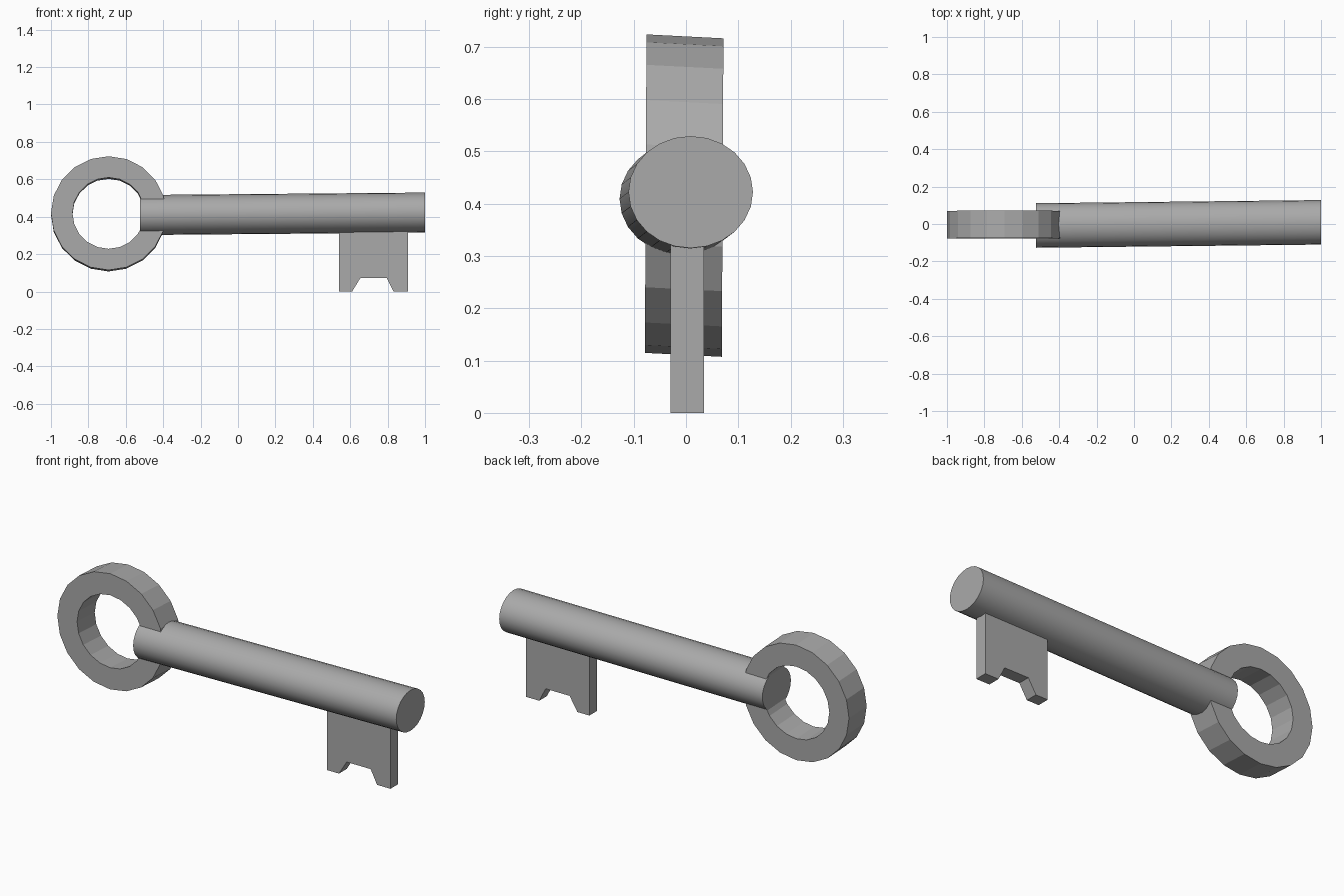
import bpy, bmesh, math
from mathutils import Vector

cube = bpy.data.objects.get("Cube")
if cube:
    bpy.data.objects.remove(cube, do_unlink=True)

GREY = (0.4, 0.4, 0.4, 1)
metal = bpy.data.materials.new("grey_metal")
metal.use_nodes = True
metal.diffuse_color = GREY
metal.node_tree.nodes["Principled BSDF"].inputs["Base Color"].default_value = GREY


def finish(name, bm):
    """Turn a bmesh into a named grey object."""
    bmesh.ops.recalc_face_normals(bm, faces=bm.faces)
    mesh = bpy.data.meshes.new(name)
    bm.to_mesh(mesh)
    bm.free()
    mesh.materials.append(metal)
    obj = bpy.data.objects.new(name, mesh)
    bpy.context.collection.objects.link(obj)
    return obj


def loop(bm, center, axis_u, axis_v, sides):
    """Ring of vertices on an ellipse spanned by two radius vectors."""
    angles = [math.tau * i / sides for i in range(sides)]
    return [bm.verts.new(Vector(center) + Vector(axis_u) * math.cos(a)
                         + Vector(axis_v) * math.sin(a)) for a in angles]


def bridge(bm, a, b):
    for i in range(len(a)):
        j = (i + 1) % len(a)
        bm.faces.new((a[i], a[j], b[j], b[i]))


# Shaft: slightly tilted oval rod
bm = bmesh.new()
ends = [loop(bm, c, (0, 0.119, 0), (0, 0, 0.107), 24)
        for c in ((-0.523, -0.008, 0.409), (1, 0.009, 0.422))]
bridge(bm, *ends)
for end in ends:
    bm.faces.new(end)
shaft = finish("shaft", bm)
bpy.context.view_layer.objects.active = shaft
shaft.select_set(True)
bpy.ops.object.shade_smooth_by_angle(angle=math.radians(30))

# Bow: faceted ring handle, leaning a little
bm = bmesh.new()
front, back = (-0.692, -0.077, 0.419), (-0.692, 0.07, 0.4115)
loops = [loop(bm, c, (r, 0, 0), (0, 0.005 * r, r * 0.988), 20)
         for c, r in ((front, 0.308), (back, 0.308), (back, 0.193), (front, 0.193))]
for i in range(4):
    bridge(bm, loops[i], loops[(i + 1) % 4])
finish("bow_ring", bm)

# Bit: notched plate below the shaft
bm = bmesh.new()
outline = [(0.54, 0.4), (0.54, 0), (0.61, 0), (0.655, 0.073),
           (0.795, 0.073), (0.832, 0), (0.91, 0), (0.91, 0.4)]
sides = [[bm.verts.new((x, y, z)) for x, z in outline] for y in (-0.03, 0.034)]
bridge(bm, *sides)
for side in sides:
    bm.faces.new(side)
finish("bit_plate", bm)
